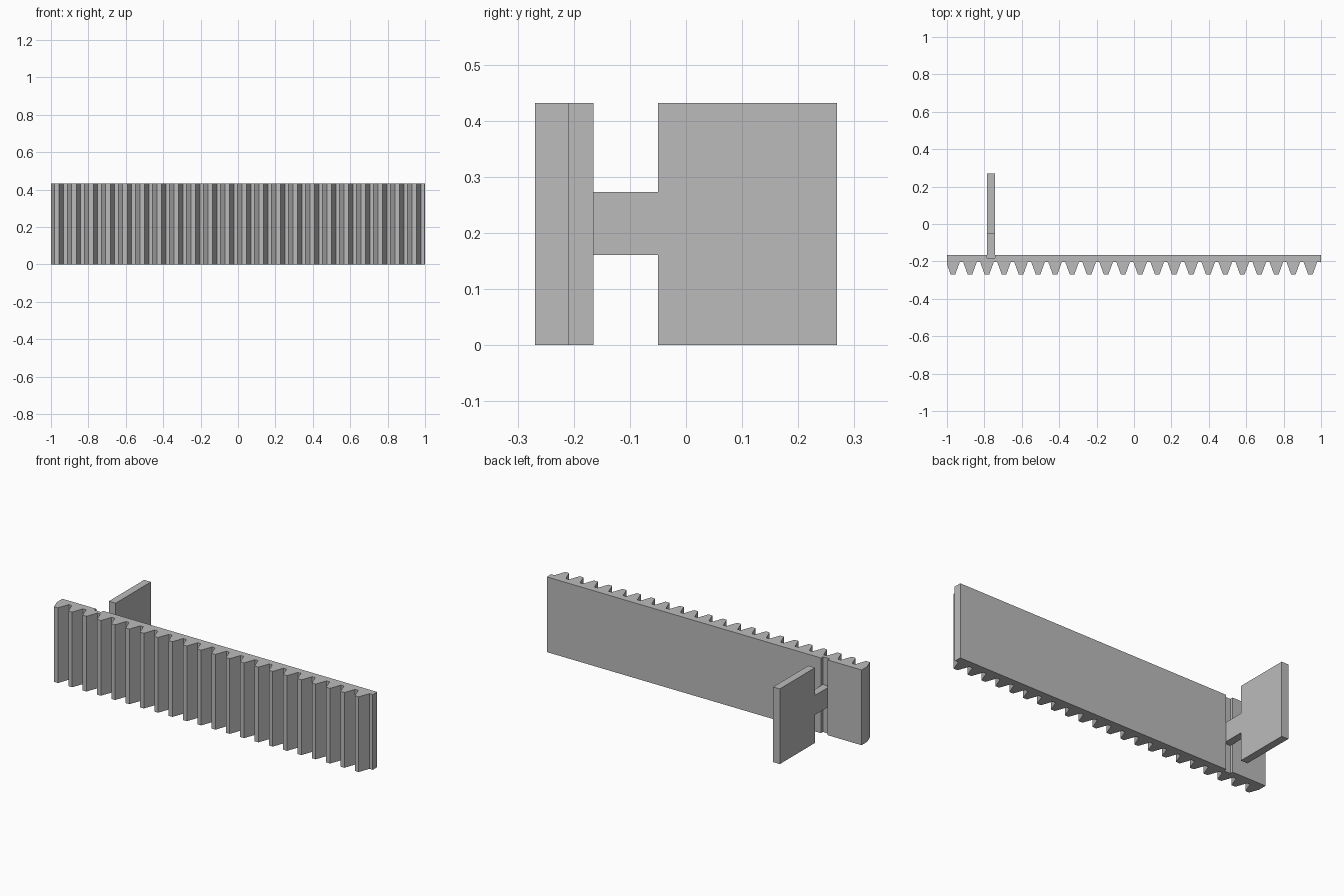
import bpy
import bmesh
from mathutils import Vector

cube = bpy.data.objects.get("Cube")
if cube:
    bpy.data.objects.remove(cube, do_unlink=True)

# One plain grey for the whole model
grey = bpy.data.materials.new("plain grey")
grey.use_nodes = True
colour = (0.5, 0.5, 0.5, 1.0)
grey.diffuse_color = colour
grey.node_tree.nodes["Principled BSDF"].inputs["Base Color"].default_value = colour


def extrude_profile(name, points, offset):
    """Make a flat-shaded solid by sweeping a closed outline along offset."""
    bm = bmesh.new()
    face = bm.faces.new([bm.verts.new(p) for p in points])
    swept = bmesh.ops.extrude_face_region(bm, geom=[face])
    verts = [g for g in swept["geom"] if isinstance(g, bmesh.types.BMVert)]
    bmesh.ops.translate(bm, verts=verts, vec=Vector(offset))
    bmesh.ops.recalc_face_normals(bm, faces=bm.faces)
    mesh = bpy.data.meshes.new(name)
    bm.to_mesh(mesh)
    bm.free()
    mesh.materials.append(grey)
    obj = bpy.data.objects.new(name, mesh)
    bpy.context.collection.objects.link(obj)
    return obj


HEIGHT = 0.432
BACK, ROOT, TIP = -0.165, -0.2045, -0.2695
SLOT_FLOOR = -0.183
SLOT_X0, SLOT_X1 = -0.785, -0.742

# Toothed rack: straight-flanked teeth, clipped where they meet the bar ends
PITCH, FIRST = 0.091, -0.968
TIP_HALF, ROOT_HALF = 0.0122, 0.0359
slope = (TIP - ROOT) / (ROOT_HALF - TIP_HALF)

teeth = []
for i in range(23):
    c = FIRST + i * PITCH
    teeth += [(c - ROOT_HALF, ROOT), (c - TIP_HALF, TIP),
              (c + TIP_HALF, TIP), (c + ROOT_HALF, ROOT)]
left_cut = ROOT + slope * (-1 - teeth[0][0])
right_cut = ROOT + slope * (1 - teeth[-4][0])
front = [(-1, left_cut)] + [p for p in teeth if -1 < p[0] < 1] + [(1, right_cut)]
back = [(1, BACK), (SLOT_X1, BACK), (SLOT_X1, SLOT_FLOOR),
        (SLOT_X0, SLOT_FLOOR), (SLOT_X0, BACK), (-1, BACK)]
extrude_profile("toothed_rack", [(x, y, 0) for x, y in front + back], (0, 0, HEIGHT))

# Rear plate with the narrow arm that seats in the slot
ARM_Z0, ARM_Z1 = 0.161, 0.273
PLATE_FRONT, PLATE_BACK = -0.05, 0.2695
outline = [(SLOT_FLOOR, ARM_Z0), (PLATE_FRONT, ARM_Z0), (PLATE_FRONT, 0),
           (PLATE_BACK, 0), (PLATE_BACK, HEIGHT), (PLATE_FRONT, HEIGHT),
           (PLATE_FRONT, ARM_Z1), (SLOT_FLOOR, ARM_Z1)]
extrude_profile("rear_plate_and_arm", [(SLOT_X0, y, z) for y, z in outline],
                (SLOT_X1 - SLOT_X0, 0, 0))
